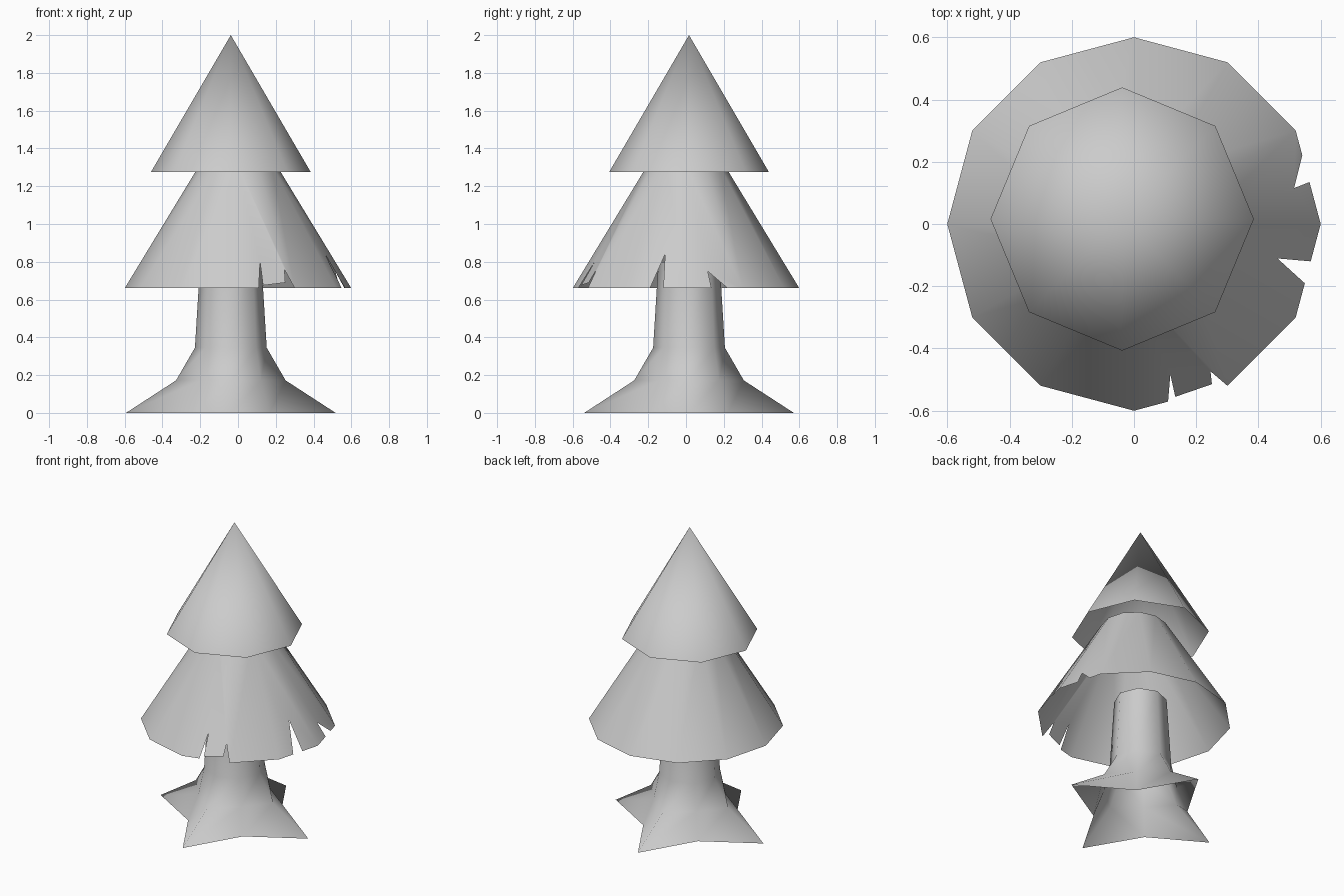
import bpy
import bmesh
from math import cos, sin, pi
from mathutils import Vector

cube = bpy.data.objects.get("Cube")
if cube:
    bpy.data.objects.remove(cube, do_unlink=True)

grey = bpy.data.materials.new("plain_grey")
grey.use_nodes = True
COLOUR = (0.6, 0.6, 0.6, 1)
grey.diffuse_color = COLOUR
for node in grey.node_tree.nodes:
    if node.type == 'BSDF_PRINCIPLED':
        node.inputs["Base Color"].default_value = COLOUR


def ring(count, radius, z, valley=None):
    """Points round the z axis; odd points may use a smaller radius."""
    points = []
    for i in range(count):
        r = valley if valley and i % 2 else radius
        a = 2 * pi * i / count
        points.append(Vector((r * cos(a), r * sin(a), z)))
    return points


def make_part(name, polygons, centre=(0, 0, 0)):
    """Join polygons into one smooth, open shell."""
    bm = bmesh.new()
    for points in polygons:
        bm.faces.new([bm.verts.new(p) for p in points])
    bmesh.ops.remove_doubles(bm, verts=bm.verts, dist=0.0005)
    for face in bm.faces:
        face.smooth = True
    mesh = bpy.data.meshes.new(name)
    bm.to_mesh(mesh)
    bm.free()
    mesh.materials.append(grey)
    obj = bpy.data.objects.new(name, mesh)
    obj.location = centre
    bpy.context.collection.objects.link(obj)


def bridge(low, high):
    n = len(low)
    return [(low[i], low[(i + 1) % n], high[(i + 1) % n], high[i]) for i in range(n)]


AXIS = (-0.038, 0.016, 0)

# Trunk flaring into four pointed roots, open at the bottom
trunk_rings = [
    ring(8, 0.555, 0, 0.29),
    ring(8, 0.29, 0.172, 0.225),
    ring(8, 0.19, 0.345),
    ring(8, 0.162, 0.80),
]
trunk = []
for low, high in zip(trunk_rings, trunk_rings[1:]):
    trunk += bridge(low, high)
make_part("trunk", trunk, AXIS)

# Lower foliage: open twelve-sided skirt with torn notches.
# Each notch point is (fraction along the side, height above the rim).
notches = {
    9: [(0.365, 0), (0.46, 0.14), (0.45, 0.015), (0.85, 0.03), (0.87, 0.10)],
    11: [(0.365, 0), (0.54, 0.18), (0.6, 0)],
    0: [(0.45, 0), (0.43, 0.09), (0.735, 0)],
}
skirt = []
sides = bridge(ring(12, 0.6, 0.66), ring(12, 0.205, 1.31))
for i, (a, b, c, d) in enumerate(sides):
    slope = (c + d) / 2 - (a + b) / 2
    slope /= slope.z
    tears = [a.lerp(b, u) + slope * v for u, v in notches.get(i, [])]
    skirt.append([a, *tears, b, c, d])
make_part("lower_foliage", skirt)

# Upper foliage: open eight-sided cone
rim = ring(8, 0.423, 1.275)
tip = Vector((0, 0, 2))
make_part("upper_foliage", [(rim[i - 1], rim[i], tip) for i in range(8)], AXIS)
